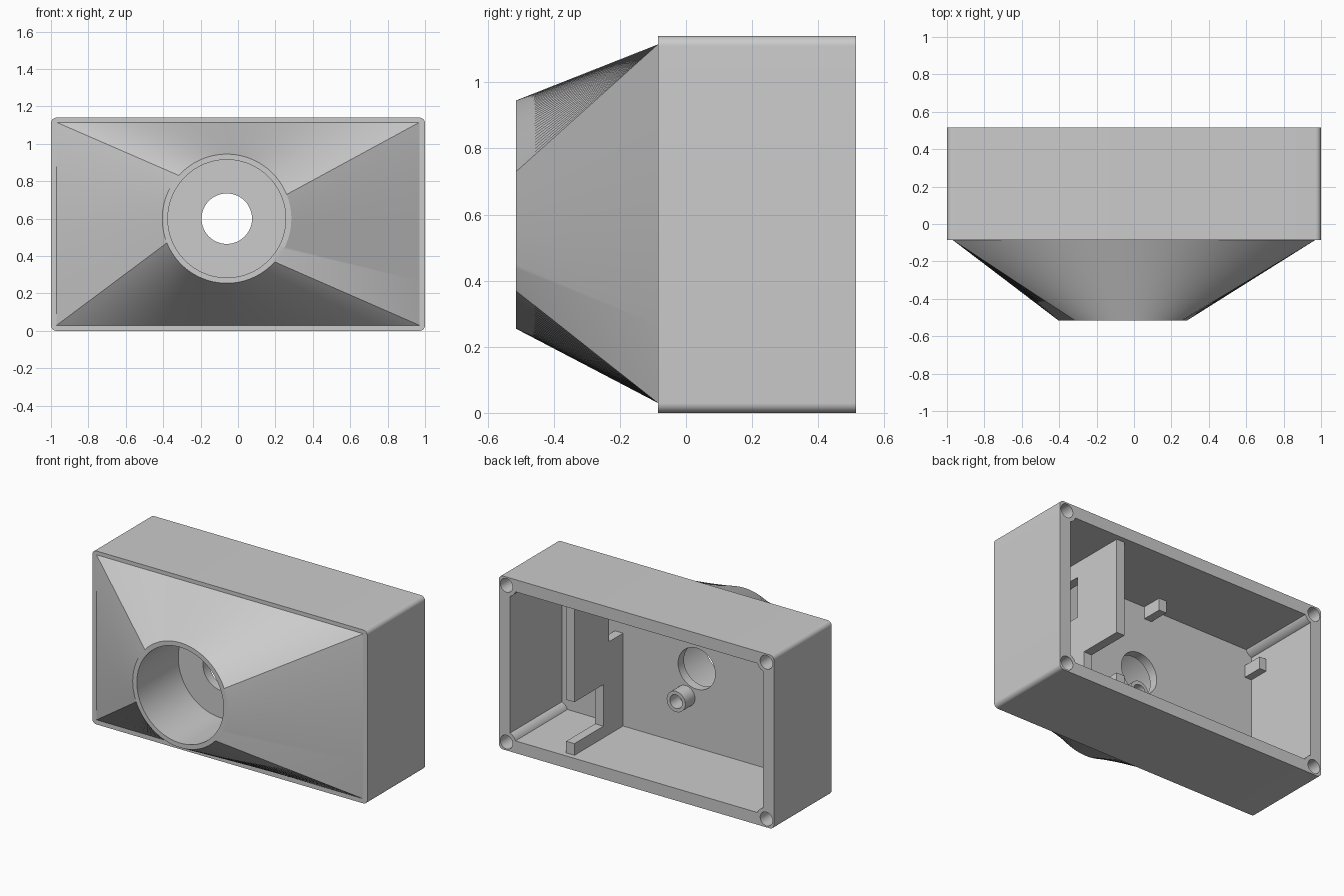
import bpy, bmesh
from math import sin, cos, radians
from mathutils import Vector

cube = bpy.data.objects.get("Cube")
if cube:
    bpy.data.objects.remove(cube, do_unlink=True)

grey = bpy.data.materials.new("plain_grey")
grey.use_nodes = True
GREY = (0.6, 0.6, 0.6, 1)
grey.diffuse_color = GREY
grey.node_tree.nodes["Principled BSDF"].inputs["Base Color"].default_value = GREY

HEIGHT = 1.14
FRONT, FLOOR, BACK = -0.085, -0.025, 0.515   # outer front, inner front, open rim
WALL, POST_INSET, POST_R = 0.08, 0.055, 0.07
HOLE_X, HOLE_Z = -0.06, 0.6                  # centre of the spout


def loft(name, rings, cap_start=False, cap_end=False, smooth=True):
    """Skin a list of equally long point rings."""
    bm = bmesh.new()
    loops = [[bm.verts.new(p) for p in ring] for ring in rings]
    for a, b in zip(loops, loops[1:]):
        for i in range(len(a)):
            j = (i + 1) % len(a)
            bm.faces.new((a[i], a[j], b[j], b[i]))
    if cap_start:
        bm.faces.new(loops[0][::-1])
    if cap_end:
        bm.faces.new(loops[-1])
    bmesh.ops.recalc_face_normals(bm, faces=bm.faces)
    mesh = bpy.data.meshes.new(name)
    bm.to_mesh(mesh)
    bm.free()
    mesh.materials.append(grey)
    obj = bpy.data.objects.new(name, mesh)
    bpy.context.collection.objects.link(obj)
    if smooth:
        shade(obj)
    return obj


def select(obj):
    bpy.ops.object.select_all(action='DESELECT')
    obj.select_set(True)
    bpy.context.view_layer.objects.active = obj


def shade(obj):
    select(obj)
    bpy.ops.object.shade_smooth_by_angle(angle=radians(30))


def prism(name, outline, y0, y1):
    """Extrude an x, z outline along y."""
    return loft(name, [[(x, y, z) for x, z in outline] for y in (y0, y1)],
                True, True, smooth=False)


def circle(x, z, r, y, angles):
    return [(x + r * cos(radians(a)), y, z + r * sin(radians(a))) for a in angles]


def disc(x, z, r, count=48):
    return [(p[0], p[2]) for p in circle(x, z, r, 0, [i * 360 / count for i in range(count)])]


def block(name, x0, x1, y0, y1, z0, z1):
    return prism(name, [(x0, z0), (x1, z0), (x1, z1), (x0, z1)], y0, y1)


def corner_outline(inset, r, start, end, steps=10):
    """Rectangle outline whose four corners are arcs about inset centres."""
    points = []
    for sx, sz in ((1, 1), (-1, 1), (-1, -1), (1, -1)):
        arc = [radians(start + (end - start) * i / steps) for i in range(steps + 1)]
        if sx * sz < 0:
            arc.reverse()
        for a in arc:
            points.append((sx * (1 - inset + r * cos(a)),
                           HEIGHT / 2 + sz * (HEIGHT / 2 - inset + r * sin(a))))
    return points


def cut(target, cutter):
    select(target)
    mod = target.modifiers.new("cut", 'BOOLEAN')
    mod.operation = 'DIFFERENCE'
    mod.solver = 'EXACT'
    mod.object = cutter
    bpy.ops.object.modifier_apply(modifier=mod.name)
    bpy.data.objects.remove(cutter, do_unlink=True)


# Housing: rounded box, open at the back, with screw posts in the corners
housing = prism("housing", corner_outline(0.03, 0.03, 0, 90), FRONT, BACK)
cut(housing, prism("cavity", corner_outline(POST_INSET, POST_R, 249, 201), FLOOR, BACK + 0.1))
cut(housing, prism("spout_hole", disc(HOLE_X, HOLE_Z, 0.135), FRONT - 0.1, FLOOR + 0.1))
for x in (POST_INSET - 1, 1 - POST_INSET):
    for z in (POST_INSET, HEIGHT - POST_INSET):
        cut(housing, prism("screw_hole", disc(x, z, 0.045, 32), 0.2, BACK + 0.1))
shade(housing)

# Spout: rectangle blended into a round mouth, with a straight bore
left, right, low, high = -0.97, 0.97, 0.03, 1.115
corners = [Vector(c) for c in ((right, FRONT, high), (left, FRONT, high),
                               (left, FRONT, low), (right, FRONT, low))]
base, angles = [], []
turn = 22
for k, (steps, sweep) in enumerate(((58, 116), (32, 64), (58, 116), (32, 64))):
    for i in range(steps):
        base.append(corners[k].lerp(corners[(k + 1) % 4], i / steps))
        angles.append(turn + sweep * i / steps)
    turn += sweep
MOUTH = -BACK
loft("spout", [base,
               circle(HOLE_X, HOLE_Z, 0.345, MOUTH, angles),
               circle(HOLE_X, HOLE_Z, 0.315, MOUTH, angles),
               circle(HOLE_X, HOLE_Z, 0.315, FRONT, angles)])

# Partition: upright panel with a window by the front and a notch at the back
panel = [(-0.04, 0.07), (0.48, 0.07), (0.48, 0.157), (0.18, 0.157), (0.18, 0.43),
         (0.48, 0.43), (0.48, 1.07), (-0.04, 1.07), (-0.04, 0.96), (0.12, 0.96),
         (0.12, 0.69), (-0.04, 0.69)]
loft("partition", [[(x, y, z) for y, z in panel] for x in (0.475, 0.535)],
     True, True, smooth=False)

# Small support lugs on the front wall
block("top_lug", -0.155, -0.1, FLOOR - 0.02, 0.11, 0.98, 1.07)
block("side_lug", -0.93, -0.87, FLOOR - 0.02, 0.11, 0.87, 0.95)

# Hollow pin beside the hole
ring = [i * 360 / 32 for i in range(32)]
loft("pin", [circle(0.02, 0.4, r, y, ring) for r, y in
             ((0.068, FLOOR - 0.01), (0.068, 0.075), (0.045, 0.075), (0.045, FLOOR + 0.005))],
     cap_end=True)
